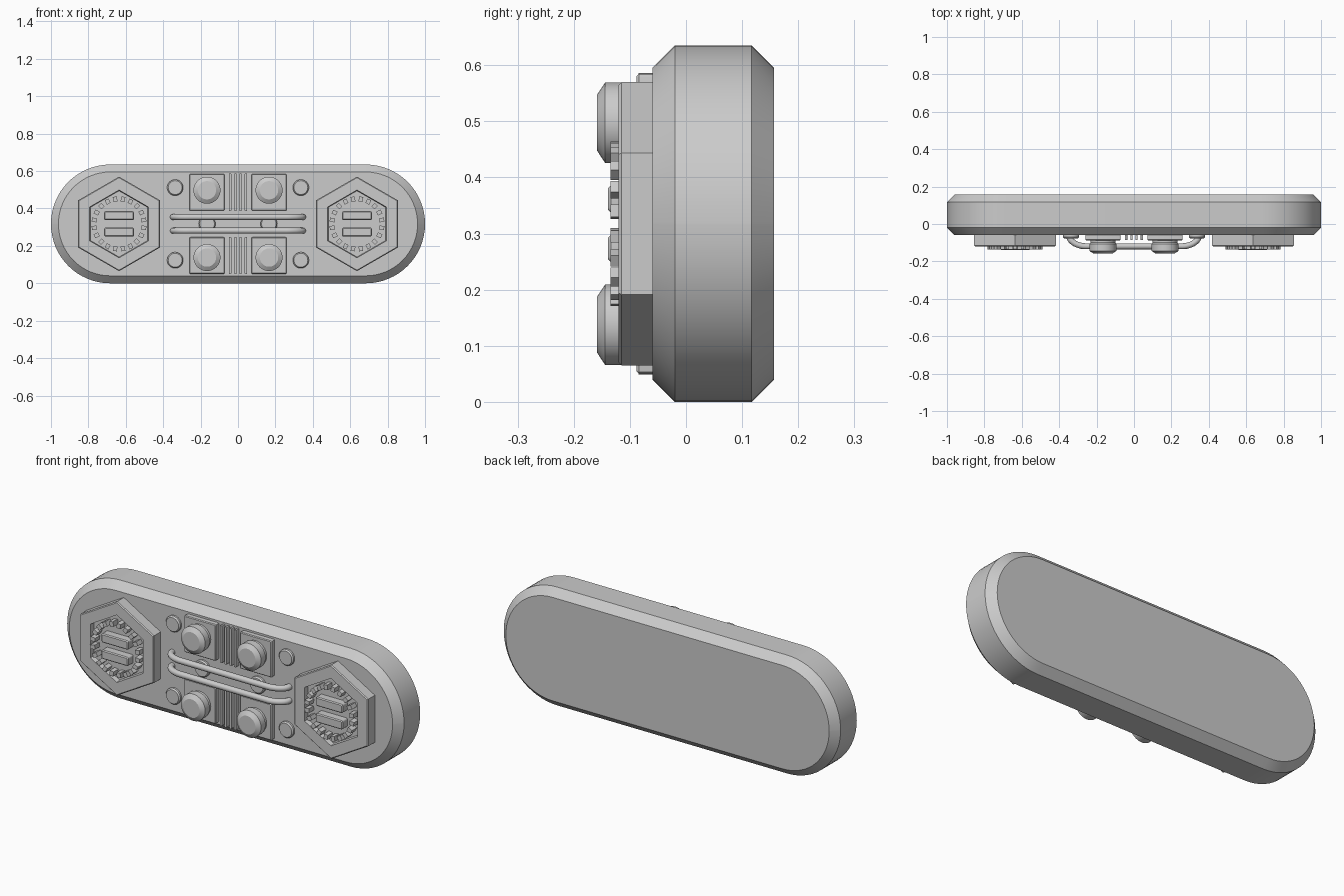
import bpy, bmesh, math
from mathutils import Matrix

if "Cube" in bpy.data.objects:
    bpy.data.objects.remove(bpy.data.objects["Cube"])

CZ = 0.3175  # mid height of the panel


def loft(name, rings, smooth=True):
    """Solid skinned through rings; each ring is (outline in x/z, y). Ends are capped."""
    bm = bmesh.new()
    loops = [[bm.verts.new((x, y, z)) for x, z in pts] for pts, y in rings]
    n = len(loops[0])
    for a, b in zip(loops, loops[1:]):
        for i in range(n):
            j = (i + 1) % n
            bm.faces.new((a[i], a[j], b[j], b[i]))
    bm.faces.new(loops[0])
    bm.faces.new(loops[-1])
    return finish(name, bm, smooth)


def finish(name, bm, smooth=True):
    bmesh.ops.recalc_face_normals(bm, faces=bm.faces)
    me = bpy.data.meshes.new(name)
    bm.to_mesh(me)
    bm.free()
    ob = bpy.data.objects.new(name, me)
    bpy.context.collection.objects.link(ob)
    if smooth:
        bpy.ops.object.select_all(action='DESELECT')
        ob.select_set(True)
        bpy.context.view_layer.objects.active = ob
        bpy.ops.object.shade_smooth_by_angle(angle=math.radians(30))
    return ob


def ngon(cx, cz, r, n, turn=0.0):
    return [(cx + r * math.cos(turn + math.tau * i / n),
             cz + r * math.sin(turn + math.tau * i / n)) for i in range(n)]


def rounded(cx, cz, hx, hz, r, seg):
    """Rounded rectangle with half sizes hx, hz and corner radius r."""
    pts = []
    for k, (sx, sz) in enumerate(((1, 1), (-1, 1), (-1, -1), (1, -1))):
        for i in range(seg + 1):
            a = math.pi / 2 * (k + i / seg)
            pts.append((cx + sx * (hx - r) + r * math.cos(a),
                        cz + sz * (hz - r) + r * math.sin(a)))
    return pts


def stadium(inset):
    r = CZ - inset
    return rounded(0, CZ, 1 - inset, r, r - 0.0005, 16)


# Main body with chamfered rims
loft("body", [(stadium(0.04), 0.157), (stadium(0), 0.117),
              (stadium(0), -0.02), (stadium(0.04), -0.06)])

for side, sx in (("left", -1), ("right", 1)):
    # Hexagonal housing with a recessed centre
    hx = sx * 0.636
    hexa = lambda r: ngon(hx, CZ, r, 6, math.pi / 2)
    loft(f"hex_housing_{side}", [
        (hexa(0.2525), -0.05), (hexa(0.2525), -0.115), (hexa(0.247), -0.12),
        (hexa(0.181), -0.12), (hexa(0.177), -0.095)], False)

    # Ring of small teeth inside the recess
    bm = bmesh.new()
    for i in range(20):
        m = (Matrix.Translation((hx, -0.113, CZ))
             @ Matrix.Rotation(math.tau * (i + 0.5) / 20, 4, 'Y')
             @ Matrix.Translation((0.134, 0, 0))
             @ Matrix.Diagonal((0.026, 0.044, 0.022, 1)))
        bmesh.ops.create_cube(bm, size=1, matrix=m)
    finish(f"tooth_ring_{side}", bm, False)

    # Two raised bars in the middle of the ring
    for k, dz in enumerate((-0.044, 0.044)):
        bar = lambda d: rounded(hx, CZ + dz, 0.08 - d, 0.024 - d, 0.009 - d, 4)
        loft(f"centre_bar_{side}_{k}", [(bar(0), -0.09), (bar(0), -0.134),
                                        (bar(0.005), -0.139)])

    # Button behind the pipes
    disc = lambda x, z, r: [(ngon(x, z, r, 32), -0.05), (ngon(x, z, r, 32), -0.07),
                            (ngon(x, z, r - 0.006, 32), -0.077)]
    loft(f"middle_button_{side}", disc(sx * 0.165, CZ, 0.045))

    for level, sz in (("lower", -1), ("upper", 1)):
        # Corner button
        loft(f"corner_button_{side}_{level}", disc(sx * 0.336, CZ + sz * 0.194, 0.043))
        # Square pad
        px, pz = sx * 0.166, CZ + sz * 0.169
        pad = lambda d: rounded(px, pz, 0.094 - d, 0.098 - d, 0.006 - d, 3)
        loft(f"pad_{side}_{level}", [(pad(0), -0.05), (pad(0), -0.084), (pad(0.004), -0.088)])
        # Round knob with a chamfered face
        kz = CZ + sz * 0.18
        loft(f"knob_{side}_{level}", [(ngon(px, kz, r, 40), y) for r, y in (
            (0.066, -0.08), (0.066, -0.1), (0.072, -0.106),
            (0.072, -0.144), (0.049, -0.159))])

# Vertical ribs between the pads
for level, sz in (("lower", -1), ("upper", 1)):
    for i in range(4):
        rib = rounded((i - 1.5) * 0.028, CZ + sz * 0.169, 0.006, 0.1, 0.003, 2)
        loft(f"rib_{level}_{i}", [(rib, -0.05), (rib, -0.085)])

# Two horizontal pipes whose ends bend back into the body
half = [(0.348, -0.05), (0.345, -0.075), (0.325, -0.098), (0.295, -0.113), (0.26, -0.119)]
path = [(-x, y) for x, y in half] + half[::-1]
for level, z in (("lower", 0.281), ("upper", 0.354)):
    cu = bpy.data.curves.new(f"pipe_{level}", 'CURVE')
    cu.dimensions = '3D'
    cu.bevel_depth = 0.016
    cu.bevel_resolution = 4
    cu.use_fill_caps = True
    cu.resolution_u = 3
    sp = cu.splines.new('BEZIER')
    sp.bezier_points.add(len(path) - 1)
    for p, (x, y) in zip(sp.bezier_points, path):
        p.co = (x, y, z)
        p.handle_left_type = p.handle_right_type = 'AUTO'
    # Keep the long middle run straight
    for i, s in ((4, 1), (5, -1)):
        p = sp.bezier_points[i]
        p.handle_left_type = p.handle_right_type = 'FREE'
        inner, outer = (path[i][0] + s * 0.1, -0.119, z), (path[i][0] - s * 0.012, -0.119, z)
        p.handle_right, p.handle_left = (inner, outer) if s > 0 else (outer, inner)
    bpy.context.collection.objects.link(bpy.data.objects.new(f"pipe_{level}", cu))
